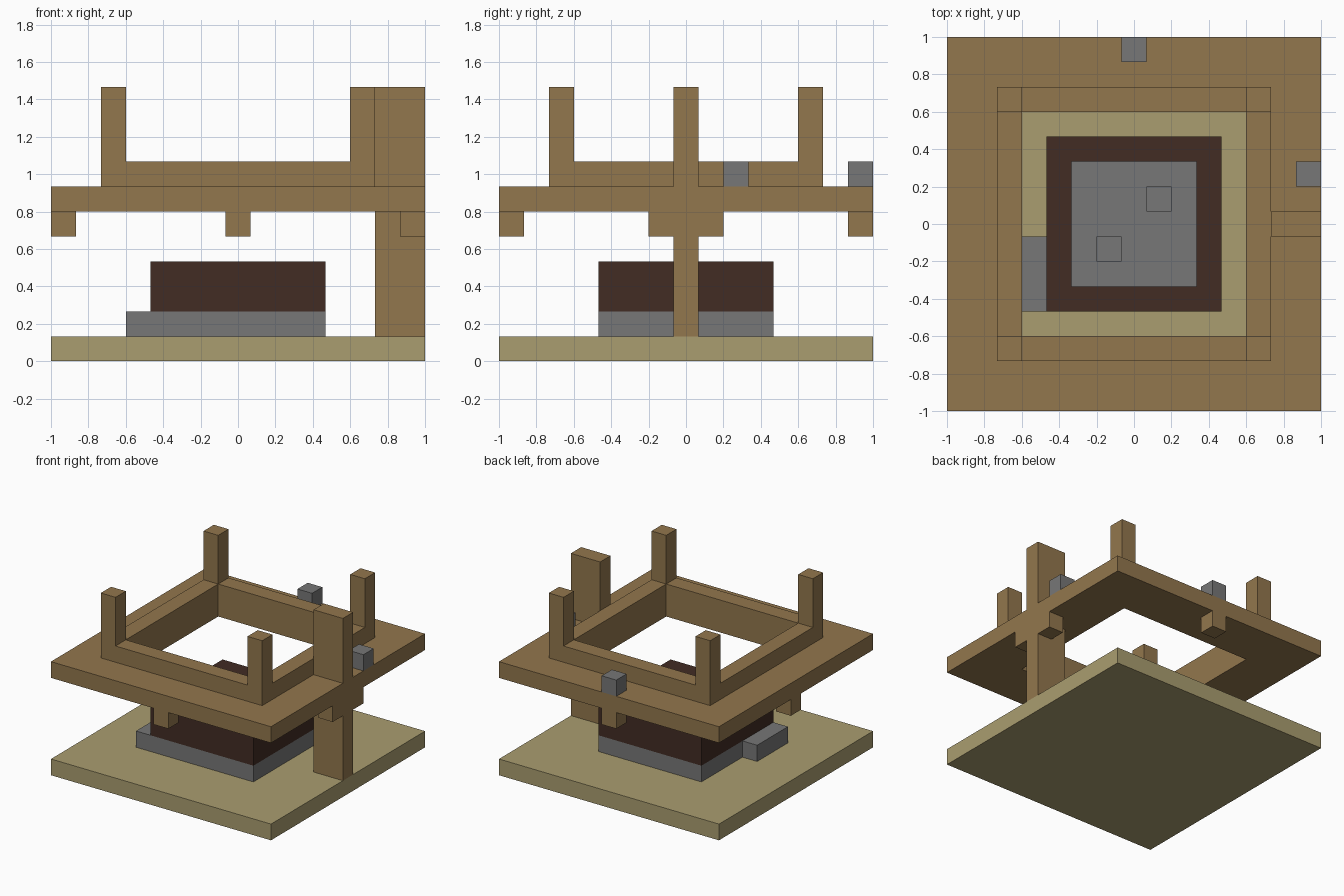
import bpy
import bmesh
from mathutils import Matrix, Vector

cube = bpy.data.objects.get("Cube")
if cube:
    bpy.data.objects.remove(cube, do_unlink=True)

N = 15          # blocks along the base
U = 2 / N       # block size


def material(name, rgb):
    m = bpy.data.materials.new(name)
    m.use_nodes = True
    m.diffuse_color = (*rgb, 1)
    m.node_tree.nodes["Principled BSDF"].inputs["Base Color"].default_value = (*rgb, 1)
    return m


wood = material("wood brown", (0.29, 0.184, 0.075))
sand = material("sand tan", (0.40, 0.337, 0.16))
stone = material("stone gray", (0.184, 0.184, 0.184))
dark = material("dark brown", (0.054, 0.025, 0.017))


def part(name, mat, *boxes):
    """One object made of boxes, each given by its low and high block corners."""
    bm = bmesh.new()
    for lo, hi in boxes:
        lo, hi = Vector(lo), Vector(hi)
        mid = (lo + hi) / 2 - Vector((N / 2, N / 2, 0))
        size = hi - lo
        bmesh.ops.create_cube(bm, size=1, matrix=Matrix.Translation(mid * U)
                              @ Matrix.Diagonal((*(size * U), 1)))
    mesh = bpy.data.meshes.new(name)
    bm.to_mesh(mesh)
    bm.free()
    mesh.materials.append(mat)
    obj = bpy.data.objects.new(name, mesh)
    bpy.context.collection.objects.link(obj)
    return obj


def frame(name, mat, a, b, width, z0, z1):
    """Square ring from block a to b with walls of the given width."""
    c, d = a + width, b - width
    return part(name, mat,
                ((a, a, z0), (b, c, z1)), ((a, d, z0), (b, b, z1)),
                ((a, c, z0), (c, d, z1)), ((d, c, z0), (b, d, z1)))


# Ground and stone hearth
part("ground", sand, ((0, 0, 0), (N, N, 1)))
part("hearth_slab", stone, ((4, 4, 1), (11, 11, 2)))
part("hearth_step", stone, ((3, 4, 1), (4, 7, 2)))
frame("hearth_wall", dark, 4, 11, 1, 2, 4)
part("hearth_stones", stone, ((6, 6, 2), (7, 7, 3)), ((8, 8, 2), (9, 9, 3)))

# Raised platform with curb and corner posts
frame("platform", wood, 0, N, 3, 6, 7)
frame("curb", wood, 2, 13, 1, 7, 8)
for side_y, y in (("front", 2), ("back", 12)):
    for side_x, x in (("right", 2), ("left", 12)):
        part(f"post_{side_y}_{side_x}", wood, ((x, y, 8), (x + 1, y + 1, 11)))

# Tall support and brackets under the platform edges
part("tall_support", wood, ((13, 7, 1), (15, 8, 11)))
part("support_arms", wood, ((14, 6, 5), (15, 7, 6)), ((14, 8, 5), (15, 9, 6)))
for side, x, y in (("right", 0, 7), ("back", 7, 14), ("front", 7, 0)):
    part(f"bracket_{side}", wood, ((x, y, 5), (x + 1, y + 1, 6)))

# Loose stone blocks on the platform
part("block_back", stone, ((7, 14, 7), (8, 15, 8)))
part("block_left", stone, ((14, 9, 7), (15, 10, 8)))
